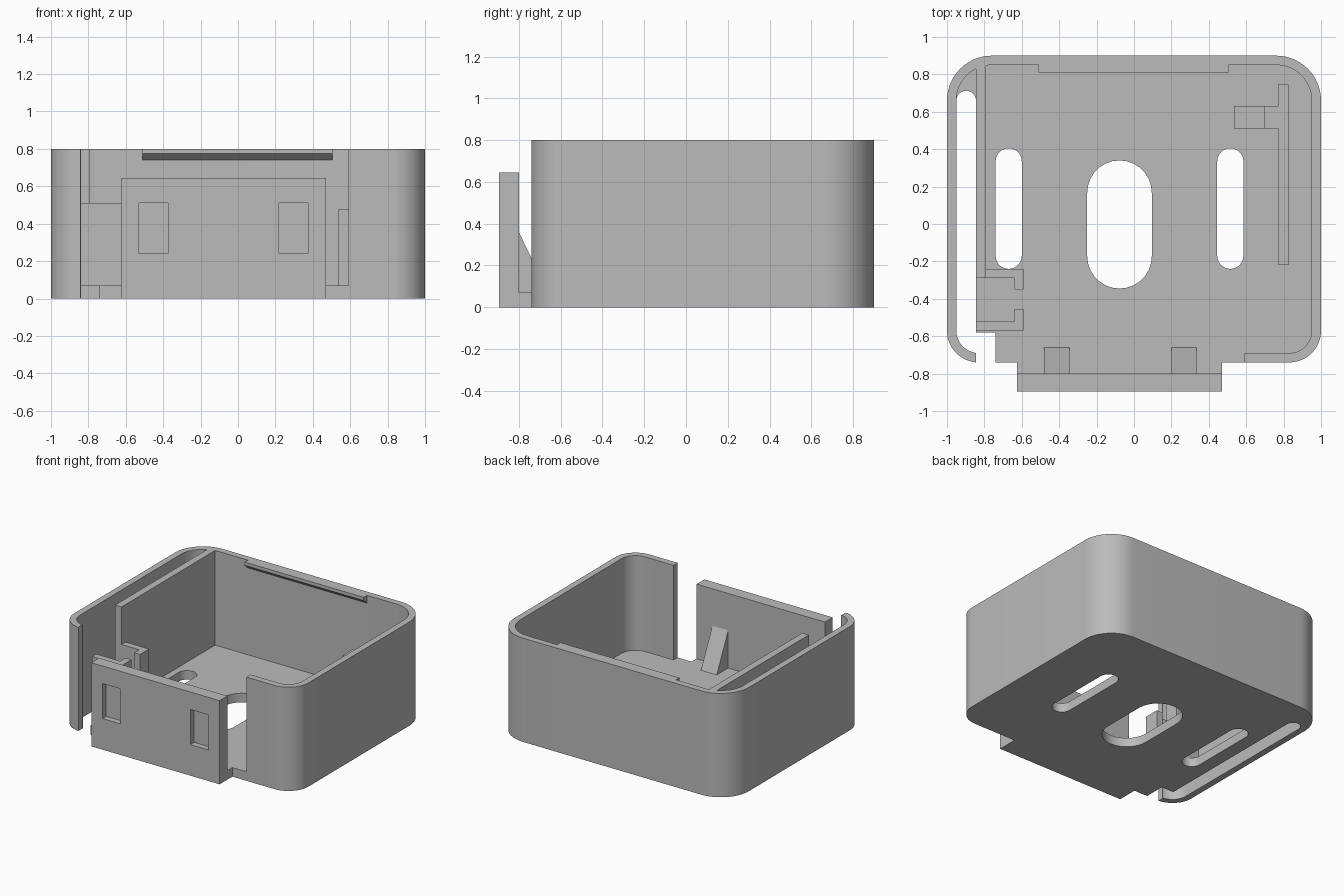
import bpy, bmesh
from math import cos, sin, radians

default = bpy.data.objects.get("Cube")
if default:
    bpy.data.objects.remove(default)

grey = bpy.data.materials.new("plastic grey")
grey.use_nodes = True
grey.diffuse_color = (0.5, 0.5, 0.5, 1)
grey.node_tree.nodes["Principled BSDF"].inputs["Base Color"].default_value = grey.diffuse_color

HEIGHT, FLOOR = 0.8, 0.07
LEFT, RIGHT, FRONT, BACK, WALL = -1, 1, -0.74, 0.9, 0.05
R_FRONT, R_BACK = 0.17, 0.24


def arc(cx, cy, r, start, end, steps=14):
    angles = [radians(start + (end - start) * i / steps) for i in range(steps + 1)]
    return [(cx + r * cos(a), cy + r * sin(a)) for a in angles]


def rect(x0, x1, y0, y1):
    return [(x0, y0), (x1, y0), (x1, y1), (x0, y1)]


def slot(x0, x1, y0, y1):
    """Rounded slot running along y."""
    r, cx = (x1 - x0) / 2, (x0 + x1) / 2
    return arc(cx, y1 - r, r, 0, 180) + arc(cx, y0 + r, r, 180, 360)


def prism(name, loops, low, high, axis="z"):
    """Extrude an outline (first loop) with holes (other loops) along an axis."""
    place = {"x": lambda a, b, c: (c, a, b),
             "y": lambda a, b, c: (a, c, b),
             "z": lambda a, b, c: (a, b, c)}[axis]
    bm = bmesh.new()
    edges = []
    for loop in loops:
        verts = [bm.verts.new(place(a, b, low)) for a, b in loop]
        edges += [bm.edges.new((verts[i - 1], verts[i])) for i in range(len(verts))]
    bmesh.ops.triangle_fill(bm, use_beauty=True, use_dissolve=False, edges=edges)
    out = bmesh.ops.extrude_face_region(bm, geom=bm.faces[:], use_keep_orig=True)
    moved = [g for g in out["geom"] if isinstance(g, bmesh.types.BMVert)]
    bmesh.ops.translate(bm, verts=moved, vec=place(0, 0, high - low))
    bmesh.ops.recalc_face_normals(bm, faces=bm.faces[:])
    mesh = bpy.data.meshes.new(name)
    bm.to_mesh(mesh)
    bm.free()
    mesh.materials.append(grey)
    mesh.shade_smooth()
    mesh.set_sharp_from_angle(angle=radians(30))
    obj = bpy.data.objects.new(name, mesh)
    bpy.context.collection.objects.link(obj)
    return obj


def corner(side, end, inset, start, stop):
    """Arc of one case corner, pulled in by inset."""
    r = R_FRONT if end == FRONT else R_BACK
    cx = side - r if side == RIGHT else side + r
    cy = end - r if end == BACK else end + r
    return arc(cx, cy, r - inset, start, stop)


def case_path(inset):
    """Open path around the case from the front opening to the left front corner."""
    return (corner(RIGHT, FRONT, inset, 270, 360) + corner(RIGHT, BACK, inset, 0, 90)
            + corner(LEFT, BACK, inset, 90, 180))


# Outer wall with the wide front opening
OPEN_L, OPEN_R = -0.845, 0.59
outer = [(OPEN_R, FRONT)] + case_path(0) + corner(LEFT, FRONT, 0, 180, 266) + [(OPEN_L, FRONT)]
inner = ([(OPEN_R, FRONT + WALL)] + case_path(WALL)
         + corner(LEFT, FRONT, WALL, 180, 266) + [(OPEN_L, FRONT + WALL)])
prism("outer_wall", [outer + inner[::-1]], 0, HEIGHT)

# Floor with the side channel, front notch and three slots
PLATE_L, PLATE_R, PLATE_BACK = -0.625, 0.47, -0.8
floor = [(PLATE_L, PLATE_BACK), (PLATE_R, PLATE_BACK), (PLATE_R, FRONT), (OPEN_R, FRONT),
         (OPEN_R, FRONT + WALL)]
floor += case_path(WALL)
floor += arc(-0.8975, BACK - R_BACK, 0.0525, 180, 0)[1:]
floor += [(OPEN_L, -0.58), (-0.74, -0.58), (-0.74, FRONT), (PLATE_L, FRONT)]
prism("floor", [floor, slot(-0.74, -0.6, -0.24, 0.405), slot(-0.25, 0.095, -0.345, 0.34),
                slot(0.445, 0.585, -0.24, 0.405)], 0, FLOOR)

# Front plate with two recessed windows
plate = rect(PLATE_L, PLATE_R, 0, 0.645)
windows = [rect(x0, x0 + 0.155, 0.24, 0.51) for x0 in (-0.53, 0.22)]
prism("front_plate_face", [plate] + windows, -0.895, -0.85, "y")
prism("front_plate_back", [plate], -0.85, PLATE_BACK, "y")

# Sloped gussets bracing the plate
for name, x0 in (("right_gusset", -0.48), ("left_gusset", 0.2)):
    prism(name, [[(PLATE_BACK, FLOOR), (-0.66, FLOOR), (PLATE_BACK, 0.36)]], x0, x0 + 0.135, "x")

# Inner partition and the pair of hooked holders at its front end
prism("partition", [rect(OPEN_L, -0.79, -0.29, 0.86)], FLOOR, HEIGHT)
prism("rear_holder", [[(-0.79, -0.29), (-0.64, -0.29), (-0.64, -0.35), (-0.59, -0.35),
                       (-0.59, -0.24), (-0.79, -0.24)]], FLOOR, 0.51)
prism("front_holder", [[(OPEN_L, -0.57), (-0.59, -0.57), (-0.59, -0.455), (-0.64, -0.455),
                        (-0.64, -0.52), (OPEN_L, -0.52)]], FLOOR, 0.51)

# Low rail with its upright post
prism("side_rail", [rect(0.77, 0.825, -0.22, 0.745)], FLOOR, 0.16)
prism("post_link", [rect(0.7, 0.77, 0.51, 0.63)], FLOOR, 0.16)
prism("post", [rect(0.535, 0.7, 0.51, 0.63)], FLOOR, 0.475)

# Snap lip along the top of the back wall
prism("back_lip", [[(0.85, 0.74), (0.85, HEIGHT), (0.81, HEIGHT), (0.81, 0.775)]], -0.51, 0.505, "x")
